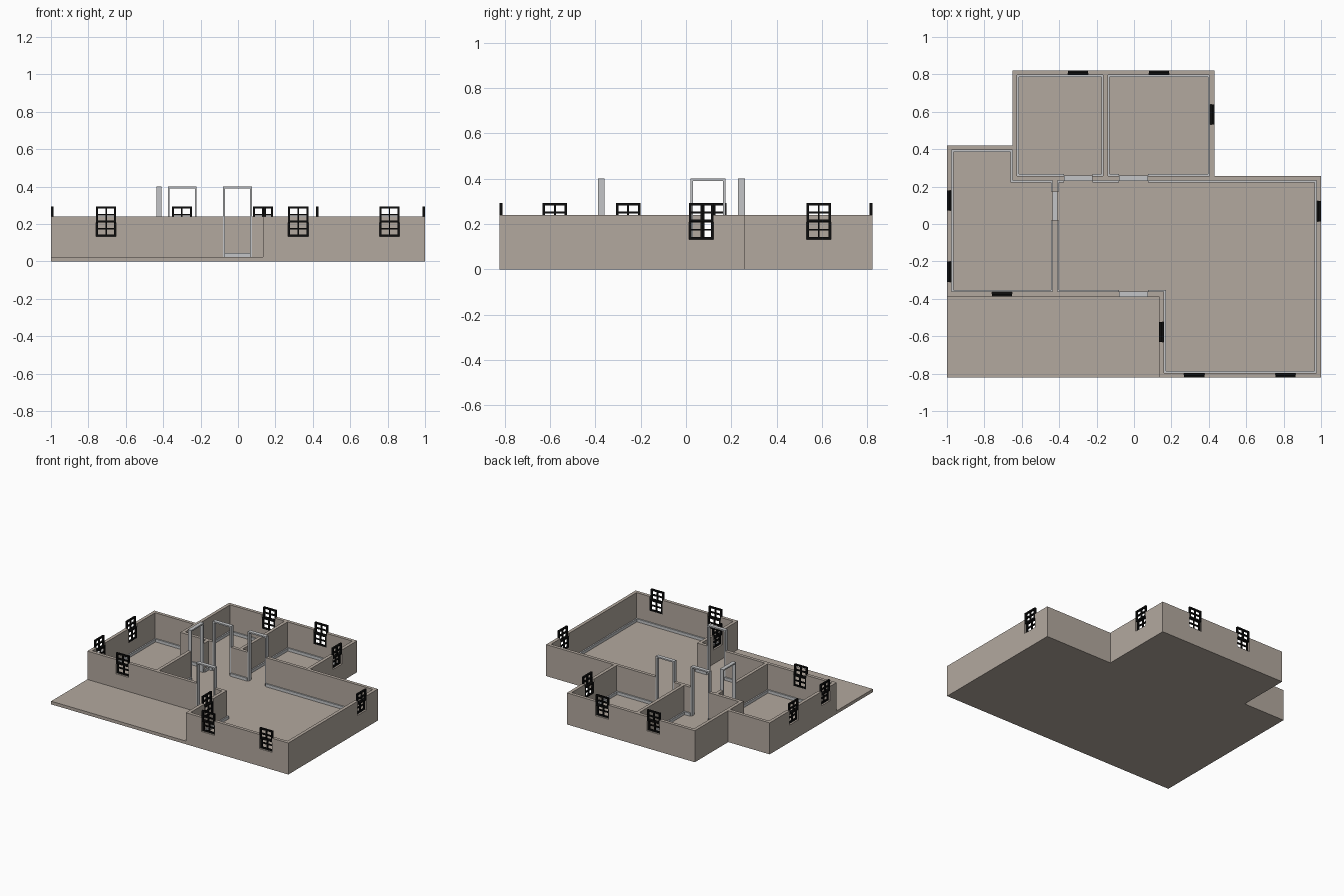
import bpy, bmesh

if "Cube" in bpy.data.objects:
    bpy.data.objects.remove(bpy.data.objects["Cube"])

FLOOR, TOP = 0.024, 0.24
T = 0.025          # wall thickness


def material(name, rgb):
    m = bpy.data.materials.new(name)
    m.diffuse_color = (*rgb, 1)
    m.use_nodes = True
    m.node_tree.nodes["Principled BSDF"].inputs["Base Color"].default_value = m.diffuse_color
    return m


TAUPE = material("taupe_plaster", (0.45, 0.395, 0.345))
GREY = material("light_grey_trim", (0.55, 0.56, 0.57))
BLACK = material("black_frame", (0.004, 0.004, 0.004))


def finish(bm, name, mat):
    bmesh.ops.recalc_face_normals(bm, faces=bm.faces)
    me = bpy.data.meshes.new(name)
    bm.to_mesh(me)
    bm.free()
    ob = bpy.data.objects.new(name, me)
    bpy.context.collection.objects.link(ob)
    if mat:
        me.materials.append(mat)
    return ob


def prism(name, loops, z0, z1, mat):
    """Extrude an outline (first loop) with holes (other loops)."""
    bm = bmesh.new()
    edges = []
    for loop in loops:
        vs = [bm.verts.new((x, y, z0)) for x, y in loop]
        edges += [bm.edges.new((vs[i - 1], vs[i])) for i in range(len(vs))]
    bmesh.ops.triangle_fill(bm, edges=edges, use_beauty=True, use_dissolve=False)
    ext = bmesh.ops.extrude_face_region(bm, geom=bm.faces[:], use_keep_orig=True)
    up = [g for g in ext["geom"] if isinstance(g, bmesh.types.BMVert)]
    bmesh.ops.translate(bm, verts=up, vec=(0, 0, z1 - z0))
    return finish(bm, name, mat)


def add_box(bm, lo, hi):
    vs = bmesh.ops.create_cube(bm, size=1)["verts"]
    for v in vs:
        for i in range(3):
            v.co[i] = lo[i] if v.co[i] < 0 else hi[i]


def rect(x0, y0, x1, y1):
    return [(x0, y0), (x1, y0), (x1, y1), (x0, y1)]


def inset(loop, d):
    """Inset a counter-clockwise rectilinear loop."""
    out, n = [], len(loop)
    for i, (x, y) in enumerate(loop):
        (px, py), (qx, qy) = loop[i - 1], loop[(i + 1) % n]
        dx = dy = 0
        for ex, ey in ((x - px, y - py), (qx - x, qy - y)):
            if abs(ex) > abs(ey):
                dy = d if ex > 0 else -d
            else:
                dx = -d if ey > 0 else d
        out.append((x + dx, y + dy))
    return out


# Floor plan, counter-clockwise
outline = [(-1, -0.387), (0.135, -0.387), (0.135, -0.822), (1, -0.822), (1, 0.257),
           (0.43, 0.257), (0.43, 0.822), (-0.65, 0.822), (-0.65, 0.42), (-1, 0.42)]
rooms = {
    "left_room": [(-0.975, -0.362), (-0.435, -0.362), (-0.435, 0.232),
                  (-0.65, 0.232), (-0.65, 0.395), (-0.975, 0.395)],
    "main_room": [(-0.41, -0.362), (0.16, -0.362), (0.16, -0.797), (0.975, -0.797),
                  (0.975, 0.232), (-0.41, 0.232)],
    "back_left_room": rect(-0.625, 0.257, -0.165, 0.797),
    "back_right_room": rect(-0.14, 0.257, 0.405, 0.797),
}

# Doors: axis the wall runs along, wall start coordinate, centre along wall
doors = [("x", -0.387, -0.002), ("x", 0.232, -0.298), ("x", 0.232, -0.002),
         ("y", -0.435, 0.097)]
# Windows: run axis, outer face coordinate, inward direction, centre
windows = [("x", -0.387, 1, -0.705), ("x", -0.822, 1, 0.322), ("x", -0.822, 1, 0.81),
           ("x", 0.822, -1, -0.3), ("x", 0.822, -1, 0.133),
           ("y", 0.135, 1, -0.578), ("y", 0.43, -1, 0.585), ("y", 1, -1, 0.068),
           ("y", -1, 1, 0.125), ("y", -1, 1, -0.255)]


def wall_box(bm, axis, u0, u1, d0, d1, z0, z1):
    """Box given along-wall range u, through-wall range d and height z."""
    d0, d1 = min(d0, d1), max(d0, d1)
    if axis == "x":
        add_box(bm, (u0, d0, z0), (u1, d1, z1))
    else:
        add_box(bm, (d0, u0, z0), (d1, u1, z1))


# Cutters for door and window openings
DW, WW, WZ0, WZ1 = 0.077, 0.054, 0.132, 0.293
bm = bmesh.new()
for axis, d, c in doors:
    wall_box(bm, axis, c - DW, c + DW, d - 0.02, d + T + 0.02, FLOOR, 0.5)
for axis, d, s, c in windows:
    wall_box(bm, axis, c - WW, c + WW, d - s * 0.02, d + s * (T + 0.02), WZ0, 0.5)
cutter = finish(bm, "opening_cutter", None)
cutter.hide_render = True
cutter.hide_viewport = True


def cut(ob):
    m = ob.modifiers.new("openings", "BOOLEAN")
    m.operation = "DIFFERENCE"
    m.solver = "EXACT"
    m.object = cutter


# Walls, floors, porch, baseboards
cut(prism("walls", [outline] + list(rooms.values()), 0, TOP, TAUPE))
prism("porch", [rect(-1, -0.822, 0.135, -0.387)], 0, FLOOR, TAUPE)
for name, loop in rooms.items():
    prism(name + "_floor", [loop], 0, FLOOR, TAUPE)
    cut(prism(name + "_baseboard", [loop, inset(loop, 0.01)], FLOOR, 0.046, GREY))

# Door frames: two posts and a head
for i, (axis, d, c) in enumerate(doors):
    bm = bmesh.new()
    d0, d1, w = d - 0.002, d + T + 0.002, 0.01
    wall_box(bm, axis, c - DW, c - DW + w, d0, d1, FLOOR, 0.4)
    wall_box(bm, axis, c + DW - w, c + DW, d0, d1, FLOOR, 0.4)
    wall_box(bm, axis, c - DW + w, c + DW - w, d0, d1, 0.39, 0.4)
    finish(bm, f"door_frame_{i + 1}", GREY)


# Windows: outer upper sash and inner lower sash, each two by two panes
def sash(bm, axis, c, d0, d1, z0, z1):
    w, m, zm = 0.011, 0.004, (z0 + z1) / 2
    for u0, u1 in ((c - WW, c - WW + w), (c - m, c + m), (c + WW - w, c + WW)):
        wall_box(bm, axis, u0, u1, d0, d1, z0, z1)
    for a, b in ((z0, z0 + w), (zm - m, zm + m), (z1 - w, z1)):
        for u0, u1 in ((c - WW + w, c - m), (c + m, c + WW - w)):
            wall_box(bm, axis, u0, u1, d0, d1, a, b)


for i, (axis, d, s, c) in enumerate(windows):
    bm = bmesh.new()
    sash(bm, axis, c, d, d + s * 0.0135, 0.208, WZ1)
    sash(bm, axis, c, d + s * 0.0135, d + s * T, WZ0, 0.218)
    finish(bm, f"window_{i + 1}", BLACK)
